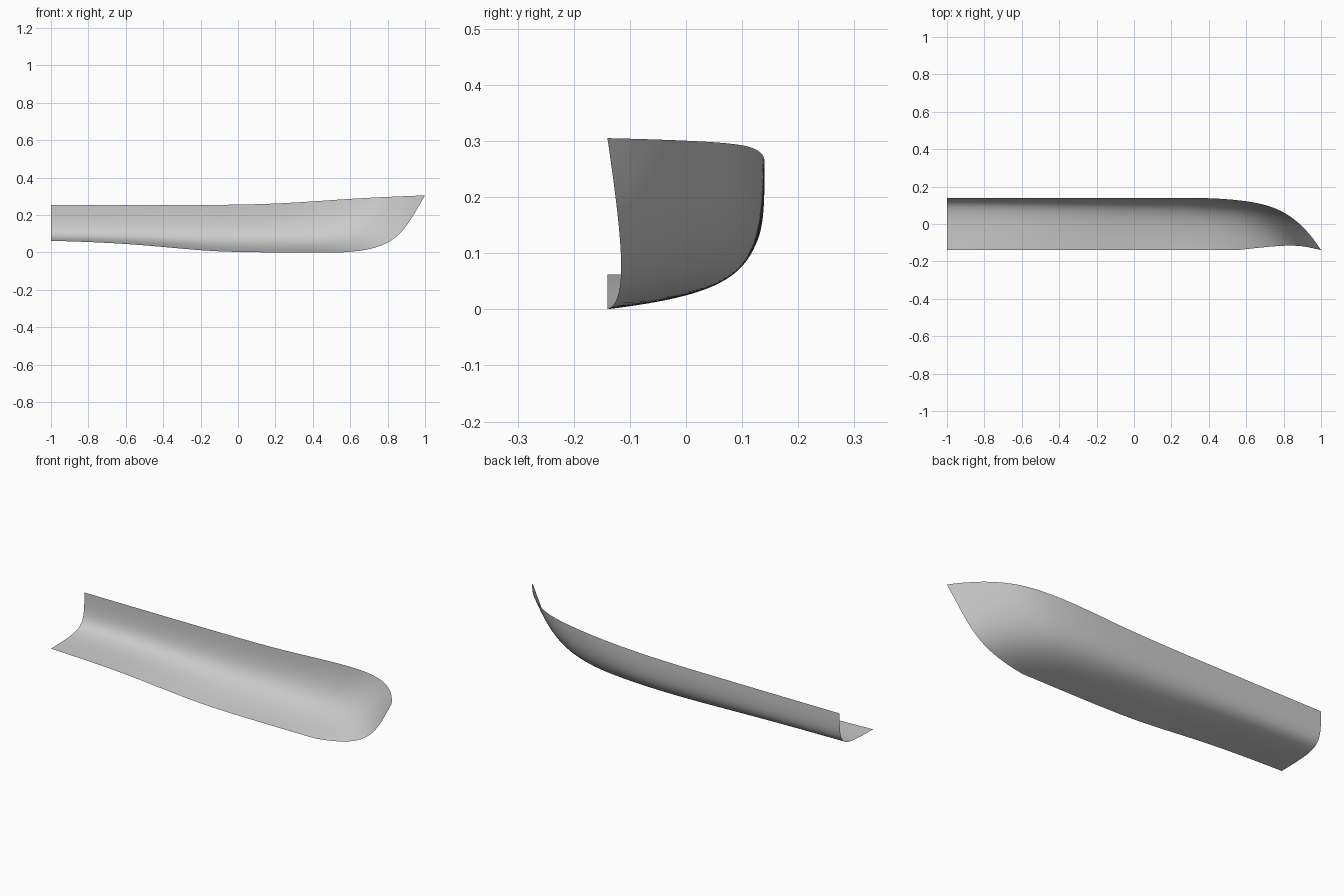
import bpy
import bmesh
from mathutils import Vector

STEPS_ALONG = 96
STEPS_ACROSS = 40

# Control lines running from the stern to the bow: x, y and z of each point
KEEL = (
    (-1, -.75, -.45, -.15, .15, .4, .55),
    (-.14, -.14, -.14, -.14, -.14, -.14, -.14),
    (.062, .056, .036, .004, 0, 0, 0),
)
LOWER_BILGE = (
    (-1, -.72, -.4, -.05, .3, .6, .85),
    (.13, .125, .11, .1, .08, .03, -.105),
    (.064, .06, .045, .03, .025, .02, .015),
)
UPPER_BILGE = (
    (-1, -.7, -.35, .05, .42, .7, .88),
    (.14, .14, .14, .14, .14, .09, -.11),
    (.07, .066, .06, .055, .055, .07, .1),
)
SHEER = (
    (-1, -.65, -.25, .2, .6, .87, 1),
    (.14, .14, .14, .14, .14, .065, -.14),
    (.253, .253, .253, .256, .289, .3, .305),
)


def spline_point(points, t):
    """Point on a clamped cubic B-spline, t from 0 to 1."""
    spans = len(points) - 3
    knots = [0] * 3 + list(range(spans + 1)) + [spans] * 3
    u = t * spans
    k = min(int(u), spans - 1) + 3
    work = [points[k - 3 + j].copy() for j in range(4)]
    for level in range(1, 4):
        for j in range(3, level - 1, -1):
            low = knots[j + k - 3]
            high = knots[j + 1 + k - level]
            work[j] = work[j - 1].lerp(work[j], (u - low) / (high - low))
    return work[3]


def make_material(name, colour):
    mat = bpy.data.materials.new(name)
    mat.use_nodes = True
    mat.diffuse_color = colour
    shader = next(n for n in mat.node_tree.nodes if n.type == 'BSDF_PRINCIPLED')
    shader.inputs['Base Color'].default_value = colour
    return mat


def build_half_hull():
    """Loft raked cross-sections from the stern to the stem."""
    lines = [[Vector(p) for p in zip(*line)]
             for line in (KEEL, LOWER_BILGE, UPPER_BILGE, SHEER)]
    bm = bmesh.new()
    rows = []
    for i in range(STEPS_ALONG + 1):
        section = [spline_point(line, i / STEPS_ALONG) for line in lines]
        rows.append([bm.verts.new(spline_point(section, j / STEPS_ACROSS))
                     for j in range(STEPS_ACROSS + 1)])
    # Faces wound so that the normals point outboard
    for a, b in zip(rows, rows[1:]):
        for j in range(STEPS_ACROSS):
            face = bm.faces.new((a[j], a[j + 1], b[j + 1], b[j]))
            face.smooth = True
    mesh = bpy.data.meshes.new("half_hull")
    bm.to_mesh(mesh)
    bm.free()
    hull = bpy.data.objects.new("half_hull", mesh)
    bpy.context.collection.objects.link(hull)
    return hull


cube = bpy.data.objects.get("Cube")
if cube:
    bpy.data.objects.remove(cube, do_unlink=True)

hull = build_half_hull()
hull.data.materials.append(make_material("light grey", (.6, .6, .6, 1)))
